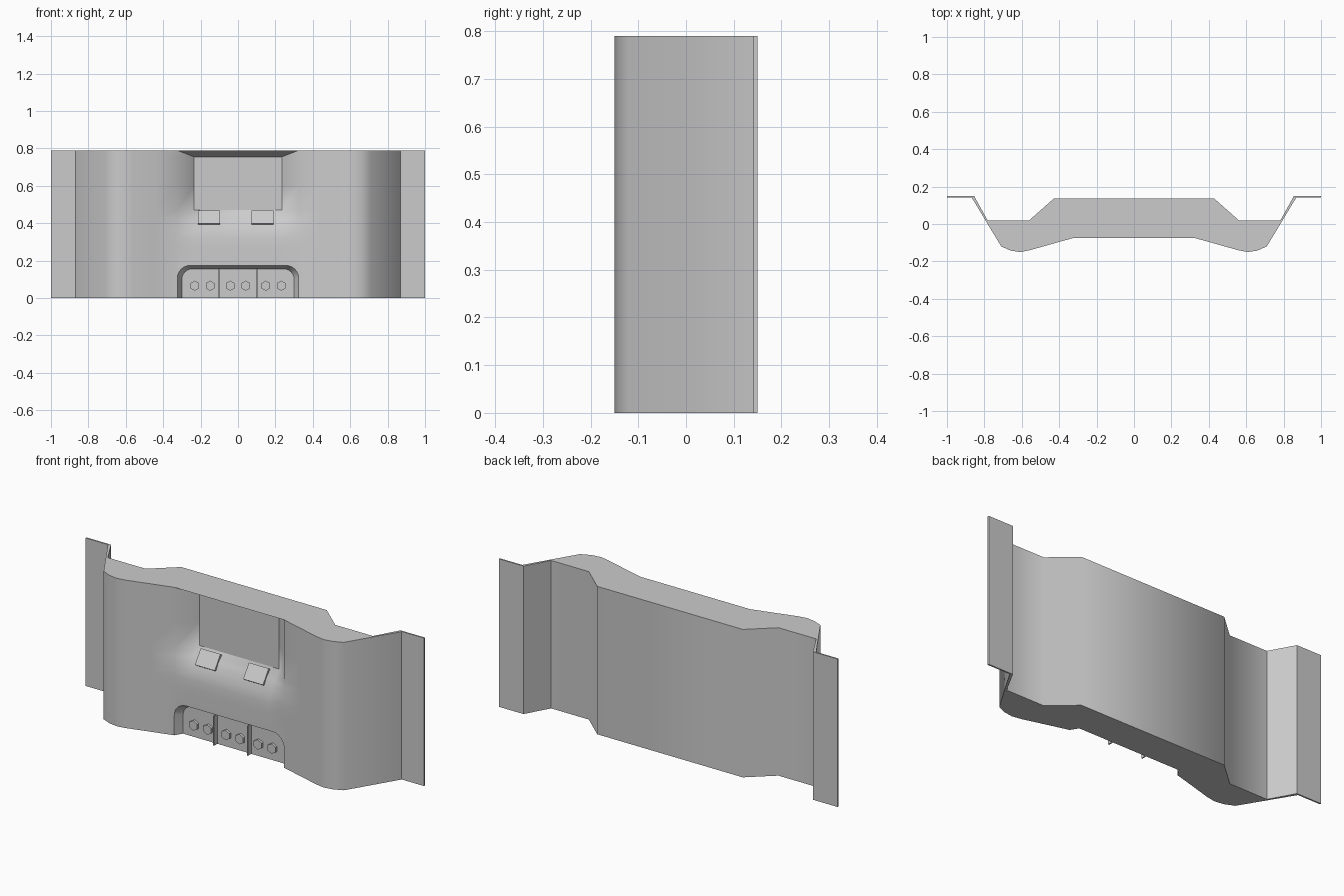
import bpy, bmesh, math

if "Cube" in bpy.data.objects:
    bpy.data.objects.remove(bpy.data.objects["Cube"])

H = 0.79            # panel height
FLOOR_Y = -0.035    # depth of the lower recess


def finish(bm, name, angle=43):
    bmesh.ops.recalc_face_normals(bm, faces=bm.faces[:])
    me = bpy.data.meshes.new(name)
    bm.to_mesh(me)
    bm.free()
    ob = bpy.data.objects.new(name, me)
    bpy.context.collection.objects.link(ob)
    if angle:
        smooth(ob, angle)
    return ob


def smooth(ob, angle):
    bpy.ops.object.select_all(action='DESELECT')
    bpy.context.view_layer.objects.active = ob
    ob.select_set(True)
    bpy.ops.object.shade_smooth_by_angle(angle=math.radians(angle))


def box(name, center, size, rot_x=0.0):
    bm = bmesh.new()
    bmesh.ops.create_cube(bm, size=1)
    bmesh.ops.scale(bm, vec=size, verts=bm.verts[:])
    ob = finish(bm, name, None)
    ob.location = center
    ob.rotation_euler.x = rot_x
    return ob


# Half profiles seen from above (x, y), mirrored to the other side
front_half = [(0.235, -0.075), (0.325, -0.075), (0.44, -0.107), (0.56, -0.141),
              (0.61, -0.15), (0.66, -0.142), (0.71, -0.12),
              (0.868, 0.142), (1.0, 0.142)]
back_half = [(0.43, 0.135), (0.56, 0.02), (0.783, 0.02), (0.855, 0.15), (1.0, 0.15)]
front = [(-x, y) for x, y in reversed(front_half)] + front_half
back = list(reversed(back_half)) + [(-x, y) for x, y in back_half]
# reorder so the loop runs right to left along the back
back = sorted(back, key=lambda p: -p[0])

# How the centre of the front moves in depth with height (z, y)
rows = [(0, -0.075), (0.12, -0.075), (0.27, -0.075), (0.32, -0.073), (0.36, -0.065),
        (0.39, -0.05), (0.43, -0.029), (0.47, 0.012), (0.60, 0.012),
        (0.755, 0.012), (H, -0.075)]

# Main panel: stacked loops skinned with quads
bm = bmesh.new()
loops = []
for z, cy in rows:
    pts = [(x, cy if abs(x) < 0.24 else y) for x, y in front] + back
    loops.append([bm.verts.new((x, y, z)) for x, y in pts])
n = len(loops[0])
ri = len(front_half)            # index of the right pocket edge column
for r, (lo, hi) in enumerate(zip(loops, loops[1:])):
    for i in range(n):
        j = (i + 1) % n
        a, b, c, d = lo[i], lo[j], hi[j], hi[i]
        if r == len(rows) - 2 and i == ri:           # mitred lip corners
            bm.faces.new((a, b, c))
            bm.faces.new((a, c, d))
        elif r == len(rows) - 2 and i == ri - 2:
            bm.faces.new((a, b, d))
            bm.faces.new((b, c, d))
        else:
            bm.faces.new((a, b, c, d))
bm.faces.new(loops[-1])
bm.faces.new(loops[0][::-1])
panel = finish(bm, "main_panel", None)


# Lower recess: tapered arch-shaped cutter with rounded top corners
def arch(half, top, rad, y):
    pts = [(-half, y, -0.05)]
    for cx, start in ((-half + rad, 180), (half - rad, 90)):
        for k in range(7):
            t = math.radians(start - 15 * k)
            pts.append((cx + rad * math.cos(t), y, top - rad + rad * math.sin(t)))
    return pts + [(half, y, -0.05)]


bm = bmesh.new()
inner = [bm.verts.new(p) for p in arch(0.30, 0.156, 0.055, FLOOR_Y)]
outer = [bm.verts.new(p) for p in arch(0.352, 0.196, 0.085, -0.12)]
m = len(inner)
for i in range(m):
    j = (i + 1) % m
    bm.faces.new((inner[i], inner[j], outer[j], outer[i]))
bm.faces.new(inner)
bm.faces.new(outer[::-1])
cutter = finish(bm, "recess_cutter", None)
cutter.hide_render = True

cut = panel.modifiers.new("recess", 'BOOLEAN')
cut.object = cutter
cut.operation = 'DIFFERENCE'
cut.solver = 'EXACT'
bpy.context.view_layer.objects.active = panel
bpy.ops.object.modifier_apply(modifier=cut.name)
bpy.data.objects.remove(cutter)
smooth(panel, 43)

# Thin dividers in the lower recess
for x in (-0.1, 0.1):
    box("recess_divider", (x, -0.048, 0.079), (0.006, 0.03, 0.158))

# Hexagonal bolts, two per bay
for bay in (-0.19, 0.0, 0.19):
    for dx in (-0.041, 0.041):
        bm = bmesh.new()
        bmesh.ops.create_cone(bm, cap_ends=True, segments=6,
                              radius1=0.027, radius2=0.027, depth=0.016)
        bolt = finish(bm, "hex_bolt", None)
        bolt.location = (bay + dx, FLOOR_Y - 0.005, 0.066)
        bolt.rotation_euler.x = math.radians(90)

# Tilted pads on the ledge under the pocket
for x in (-0.155, 0.13):
    box("ledge_pad", (x, -0.022, 0.426), (0.117, 0.03, 0.085), -0.607)
